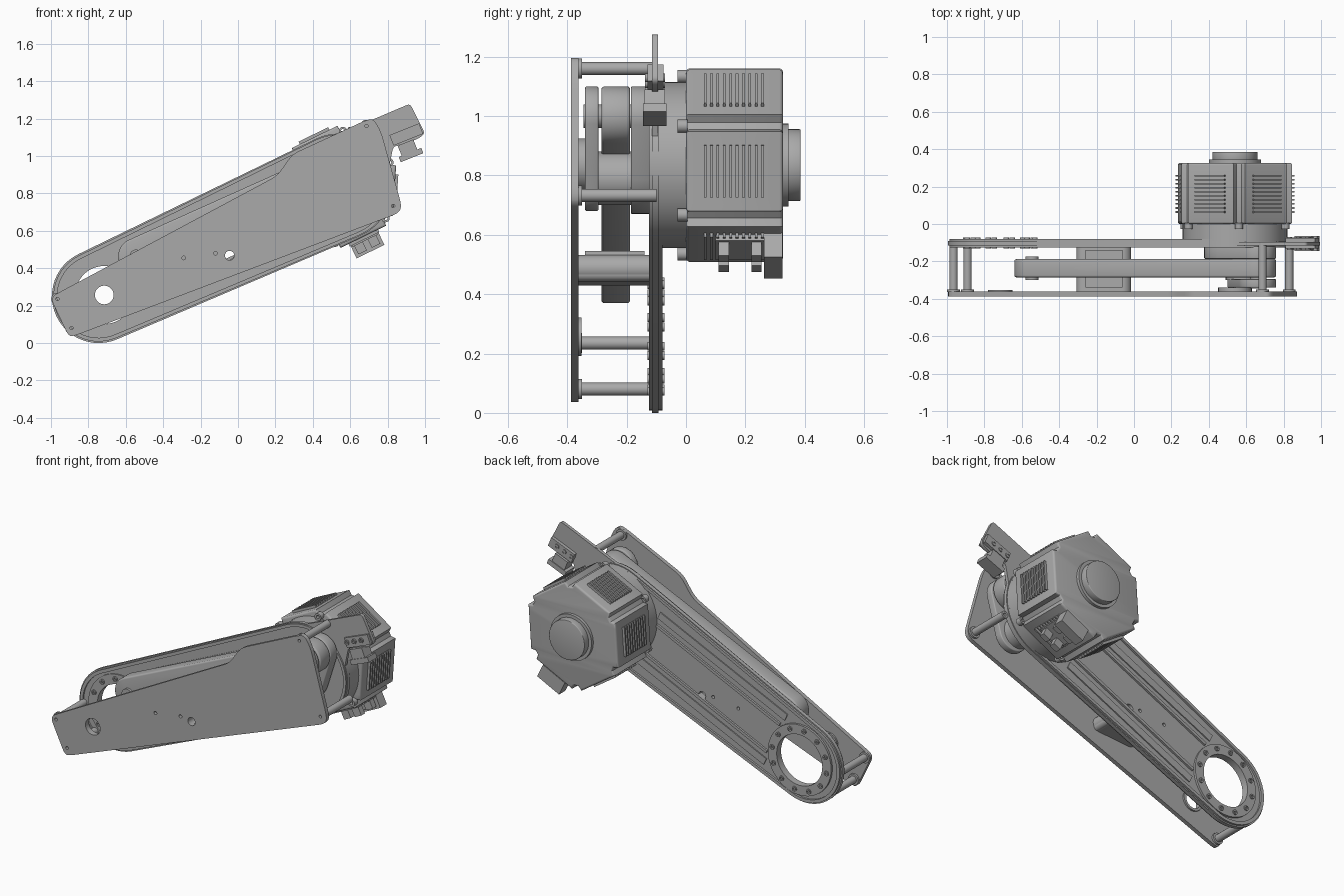
import bpy, bmesh
from math import sin, cos, pi, atan2, acos, hypot, radians

if "Cube" in bpy.data.objects:
    bpy.data.objects.remove(bpy.data.objects["Cube"])

grey = bpy.data.materials.new("machined grey")
grey.use_nodes = True
grey.diffuse_color = (0.4, 0.4, 0.4, 1)
grey.node_tree.nodes["Principled BSDF"].inputs["Base Color"].default_value = (0.4, 0.4, 0.4, 1)

HIP = (-0.715, 0.257)      # output joint, as x and z
MOTOR = (0.54, 0.835)      # motor axis
ROD_LOW, ROD_HIGH = (-0.545, 0.465), (0.66, 1.0)
TILT = atan2(MOTOR[1] - HIP[1], MOTOR[0] - HIP[0])


def finish(ob):
    ob.data.materials.clear()
    ob.data.materials.append(grey)
    bpy.ops.object.select_all(action='DESELECT')
    ob.select_set(True)
    bpy.context.view_layer.objects.active = ob
    bpy.ops.object.shade_smooth_by_angle(angle=radians(32))
    return ob


def polar(c, r, a):
    return (c[0] + r * cos(a), c[1] + r * sin(a))


def circle(c, r, n=32):
    return [polar(c, r, 2 * pi * i / n) for i in range(n)]


def hull(c1, r1, c2, r2, n=24):
    """Outline wrapped around two circles."""
    dx, dz = c2[0] - c1[0], c2[1] - c1[1]
    a, b = atan2(dz, dx), acos((r1 - r2) / hypot(dx, dz))
    first = [polar(c1, r1, a + b + (2 * pi - 2 * b) * i / n) for i in range(n + 1)]
    return first + [polar(c2, r2, a - b + 2 * b * i / n) for i in range(n + 1)]


def rounded(pts, r=0.025, n=4):
    """Softens the corners of an outline."""
    out = []
    for i, p in enumerate(pts):
        ends = []
        for q in (pts[i - 1], pts[(i + 1) % len(pts)]):
            d = hypot(q[0] - p[0], q[1] - p[1])
            t = min(r / d, 0.45)
            ends.append((p[0] + (q[0] - p[0]) * t, p[1] + (q[1] - p[1]) * t))
        for k in range(n + 1):
            t = k / n
            out.append(tuple((1 - t) ** 2 * ends[0][j] + 2 * t * (1 - t) * p[j] + t * t * ends[1][j]
                             for j in (0, 1)))
    return out


def plate(name, loops, y0, y1, bevel=0.0):
    """Extrudes an x-z outline with holes along y."""
    cu = bpy.data.curves.new(name, 'CURVE')
    cu.dimensions, cu.fill_mode = '2D', 'BOTH'
    cu.extrude = (y1 - y0) / 2 - bevel
    cu.bevel_depth, cu.offset, cu.bevel_resolution = bevel, -bevel, 2
    for pts in loops:
        sp = cu.splines.new('POLY')
        sp.points.add(len(pts) - 1)
        for p, (x, z) in zip(sp.points, pts):
            p.co = (x, z, 0, 1)
        sp.use_cyclic_u = True
    tmp = bpy.data.objects.new(name + " outline", cu)
    bpy.context.collection.objects.link(tmp)
    me = bpy.data.meshes.new_from_object(tmp)
    bpy.data.objects.remove(tmp)
    bm = bmesh.new()
    bm.from_mesh(me)
    bmesh.ops.remove_doubles(bm, verts=bm.verts, dist=1e-5)
    bmesh.ops.recalc_face_normals(bm, faces=bm.faces)
    bm.to_mesh(me)
    bm.free()
    ob = bpy.data.objects.new(name, me)
    ob.rotation_euler.x = pi / 2
    ob.location.y = (y0 + y1) / 2
    bpy.context.collection.objects.link(ob)
    return finish(ob)


def disc(name, c, r, y0, y1, hole=0, bevel=0.0, n=32):
    return plate(name, [circle(c, r, n)] + ([circle(c, hole, n)] if hole else []), y0, y1, bevel)


def box(name, c, y0, y1, w, h, angle=0.0):
    """Block sized w by h in x-z, turned by angle."""
    u, v = (cos(angle) * w / 2, sin(angle) * w / 2), (-sin(angle) * h / 2, cos(angle) * h / 2)
    pts = [(c[0] + s * u[0] + t * v[0], c[1] + s * u[1] + t * v[1])
           for s, t in ((-1, -1), (1, -1), (1, 1), (-1, 1))]
    return plate(name, [pts], y0, y1)


# Front cover plate
corners = [(-0.965, 0.235), (-0.89, 0.08), (0.83, 0.733), (0.687, 1.16)]
pins = [(-0.045, 0.468), (-0.12, 0.48), (-0.29, 0.455)]
pin_holes = [circle(p, r, 16) for p, r in zip(pins, (0.025, 0.01, 0.01))]
cover = rounded([(-1.005, 0.245), (-0.905, 0.035), (-0.87, 0.04), (0.86, 0.695), (0.875, 0.735),
                 (0.765, 1.13), (0.725, 1.2), (0.68, 1.19), (0.29, 1.01), (0.21, 0.895)], 0.04)
plate("front_cover", [cover, circle(HIP, 0.05)] + pin_holes
      + [circle(c, 0.009, 12) for c in corners], -0.387, -0.362)
disc("cover_hip_rim", HIP, 0.065, -0.363, -0.352, 0.05)
disc("cover_crank_boss", MOTOR, 0.09, -0.363, -0.34)

# Standoffs between the plates
for c in corners:
    disc("standoff", c, 0.022, -0.375, -0.1, 0.009, n=20)
    disc("standoff_foot", c, 0.034, -0.363, -0.35, 0.009, n=20)

# Rear arm plate with its lip and stiffening ribs
END = (-0.745, 0.25)
plate("arm_plate", [hull(END, 0.25, MOTOR, 0.285), circle(HIP, 0.155, 48)] + pin_holes,
      -0.115, -0.092)
plate("arm_lip", [hull(END, 0.242, MOTOR, 0.28), hull(END, 0.222, MOTOR, 0.262)], -0.125, -0.08)
for off in (-0.105, 0.105):
    mid = polar(polar(HIP, 0.66, TILT), off, TILT + pi / 2)
    box("arm_rib", mid, -0.122, -0.08, 0.92, 0.018, TILT)
for off in (-0.17, 0.17):
    mid = polar(polar(HIP, 0.66, TILT), off, TILT + pi / 2)
    box("arm_step", mid, -0.118, -0.085, 0.95, 0.045, TILT)

# Hip bearing ring and bolts
disc("hip_ring", HIP, 0.215, -0.122, -0.079, 0.155, n=48)
for k in range(12):
    c = polar(HIP, 0.187, radians(10 + 30 * k))
    disc("hip_bolt", c, 0.015, -0.13, -0.072, 0.007, n=12)

# Sensor wing at the upper end
plate("wing", [rounded([(0.45, 1.08), (0.92, 1.28), (1.0, 1.12), (0.96, 1.09), (0.83, 1.05),
                        (0.8, 0.9), (0.6, 0.9)], 0.02)], -0.115, -0.095)
A = radians(22)
box("wing_pad", (0.9, 1.115), -0.13, -0.075, 0.17, 0.06, A)
box("wing_plug", (0.91, 1.035), -0.14, -0.07, 0.09, 0.08, A)
box("wing_plug_lip", (0.925, 1.005), -0.145, -0.065, 0.13, 0.03, A)
for k in (-1, 0, 1):
    disc("wing_bolt", polar((0.88, 1.11), 0.052 * k, A), 0.015, -0.138, -0.07, 0.007, n=12)

# Link rod, crank fork and middle bracket
plate("link_rod", [hull(ROD_LOW, 0.095, ROD_HIGH, 0.1)], -0.285, -0.188, 0.01)
plate("crank_rear", [hull(MOTOR, 0.165, ROD_HIGH, 0.1)], -0.186, -0.12, 0.006)
plate("crank_front", [hull((0.6, 0.78), 0.1, ROD_HIGH, 0.1)], -0.34, -0.295, 0.006)
disc("crank_hub", (0.58, 0.79), 0.09, -0.3, -0.14)
disc("crank_pin", ROD_HIGH, 0.04, -0.345, -0.12)
disc("rod_low_pin", ROD_LOW, 0.035, -0.3, -0.175)
plate("middle_bracket", [hull((-0.27, 0.467), 0.038, (-0.06, 0.487), 0.045), pin_holes[0]],
      -0.362, -0.115)
box("bracket_shelf", (-0.16, 0.525), -0.34, -0.14, 0.2, 0.02, radians(6))

# Motor: base, six-sided housing, rear cap
disc("motor_base", MOTOR, 0.28, -0.09, 0.01, n=64)
outline = []
for k in range(6):
    a = radians(-4 + 60 * k)
    face = polar(MOTOR, 0.297, a)
    outline += [polar(face, -0.135, a + pi / 2), polar(face, -0.1, a + pi / 2),
                polar(face, 0.1, a + pi / 2), polar(face, 0.135, a + pi / 2),
                polar(MOTOR, 0.3, a + radians(27.5)), polar(MOTOR, 0.3, a + radians(32.5))]
plate("motor_housing", [outline], 0.0, 0.327, 0.012)
disc("cap_step", MOTOR, 0.14, 0.32, 0.345, n=48)
disc("cap", MOTOR, 0.121, 0.34, 0.386, bevel=0.004, n=48)

# Cooling fins and housing screws
for k in range(6):
    a = radians(-4 + 60 * k)
    for j in range(10):
        y = 0.06 + 0.0215 * j
        box("cooling_fin", polar(MOTOR, 0.3, a), y, y + 0.009, 0.024, 0.176, a)
    s = polar(MOTOR, 0.3, a + radians(30))
    disc("housing_screw", s, 0.022, -0.028, 0.005, 0.01, n=16)

# Cable sockets under the motor
B = radians(-64)
box("socket_tab", polar(MOTOR, 0.34, B), 0.262, 0.325, 0.09, 0.165, B)
box("socket_base", polar(MOTOR, 0.305, B), 0.1, 0.27, 0.03, 0.15, B)
for y in (0.11, 0.22):
    for off in (-0.04, 0.04):
        c = polar(polar(MOTOR, 0.335, B), off, B + pi / 2)
        box("socket", c, y, y + 0.035, 0.07, 0.05, B)
